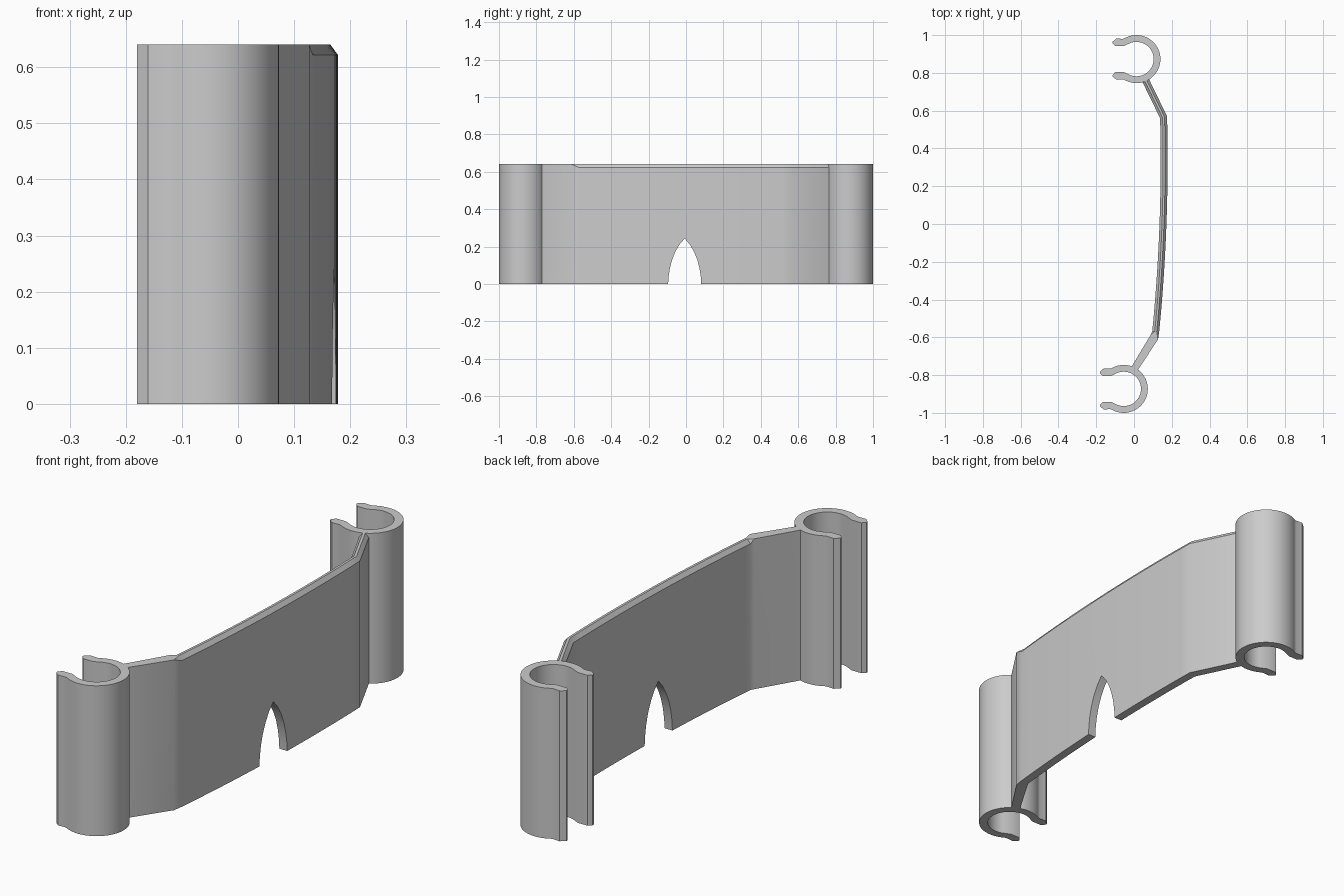
import bpy, bmesh, math

if "Cube" in bpy.data.objects:
    bpy.data.objects.remove(bpy.data.objects["Cube"])

H = 0.64
CLIPS = {"back_clip": (0.013, 0.873), "front_clip": (-0.054, -0.873)}

grey = bpy.data.materials.new("plain_grey")
grey.diffuse_color = (0.6, 0.6, 0.6, 1)
grey.use_nodes = True
grey.node_tree.nodes["Principled BSDF"].inputs["Base Color"].default_value = grey.diffuse_color


def make_object(name, bm):
    bmesh.ops.recalc_face_normals(bm, faces=bm.faces)
    me = bpy.data.meshes.new(name)
    bm.to_mesh(me)
    bm.free()
    me.materials.append(grey)
    ob = bpy.data.objects.new(name, me)
    bpy.context.collection.objects.link(ob)
    return ob


def smooth(ob):
    bpy.ops.object.select_all(action='DESELECT')
    ob.select_set(True)
    bpy.context.view_layer.objects.active = ob
    bpy.ops.object.shade_smooth_by_angle(angle=math.radians(30))


def prism(name, points, direction):
    """Extrude a closed outline along a direction."""
    bm = bmesh.new()
    face = bm.faces.new([bm.verts.new(p) for p in points])
    ext = bmesh.ops.extrude_face_region(bm, geom=[face])
    verts = [v for v in ext["geom"] if isinstance(v, bmesh.types.BMVert)]
    bmesh.ops.translate(bm, verts=verts, vec=direction)
    return make_object(name, bm)


def arc(r, a0, a1, n):
    return [(r * math.cos(a0 + (a1 - a0) * i / n),
             r * math.sin(a0 + (a1 - a0) * i / n)) for i in range(n + 1)]


# Open C-shaped clips with a chamfered lip at each end
R_OUT, R_IN = 0.127, 0.091
a_out = math.pi - math.asin(0.109 / R_OUT)
a_in = math.pi - math.asin(0.084 / R_IN)
lip = [(-0.074, 0.107), (-0.106, 0.109), (-0.126, 0.092), (-0.126, 0.084),
       (-0.112, 0.069), (-0.066, 0.069)]
outline = (arc(R_OUT, -a_out, a_out, 40) + lip + arc(R_IN, a_in, -a_in, 36)
           + [(x, -y) for x, y in reversed(lip)])
for name, (cx, cy) in CLIPS.items():
    smooth(prism(name, [(x + cx, y + cy, 0) for x, y in outline], (0, 0, H)))

# Bowed wall: stations of (inner point, outer point, chamfer amount)
def bow(y):
    return 0.178 - 0.055 * (y - 0.33) ** 2


stations = [((-0.020, -0.768), (0.012, -0.785), 0),
            ((0.089, -0.585), (0.127, -0.612), 0)]
N = 20
for i in range(N + 1):
    y = -0.57 + i * (0.57 + 0.56) / N
    stations.append(((bow(y) - 0.037, y), (bow(y), y + 0.01 * i / N), 1))
stations.append(((0.037, 0.768), (0.072, 0.782), 1))

bm = bmesh.new()
rings = []
for (ix, iy), (ox, oy), c in stations:
    t = 0.36 * c
    dx, dy = (ox - ix) * t, (oy - iy) * t
    side = H - 0.018 * c
    pts = [(ix, iy, 0), (ox, oy, 0), (ox, oy, side), (ox - dx, oy - dy, H),
           (ix + dx, iy + dy, H), (ix, iy, side)]
    rings.append([bm.verts.new(p) for p in pts])
for a, b in zip(rings, rings[1:]):
    for k in range(6):
        m = (k + 1) % 6
        bm.faces.new((a[k], a[m], b[m], b[k]))
bm.faces.new(rings[0])
bm.faces.new(rings[-1])
bmesh.ops.remove_doubles(bm, verts=bm.verts, dist=1e-5)
wall = make_object("bowed_wall", bm)

# Pointed arch cut through the lower edge
half = [(0.0885, -0.05), (0.0885, 0), (0.086, 0.04), (0.079, 0.085),
        (0.067, 0.13), (0.050, 0.172), (0.028, 0.21)]
arch = half + [(0, 0.243)] + [(-y, z) for y, z in reversed(half)]
cutter = prism("arch_cutter", [(0, y - 0.007, z) for y, z in arch], (0.4, 0, 0))
cutter.hide_render = True
cutter.hide_set(True)
cut = wall.modifiers.new("arch", 'BOOLEAN')
cut.operation = 'DIFFERENCE'
cut.solver = 'EXACT'
cut.object = cutter
bpy.context.view_layer.objects.active = wall
bpy.ops.object.modifier_apply(modifier=cut.name)
bpy.data.objects.remove(cutter)
smooth(wall)
